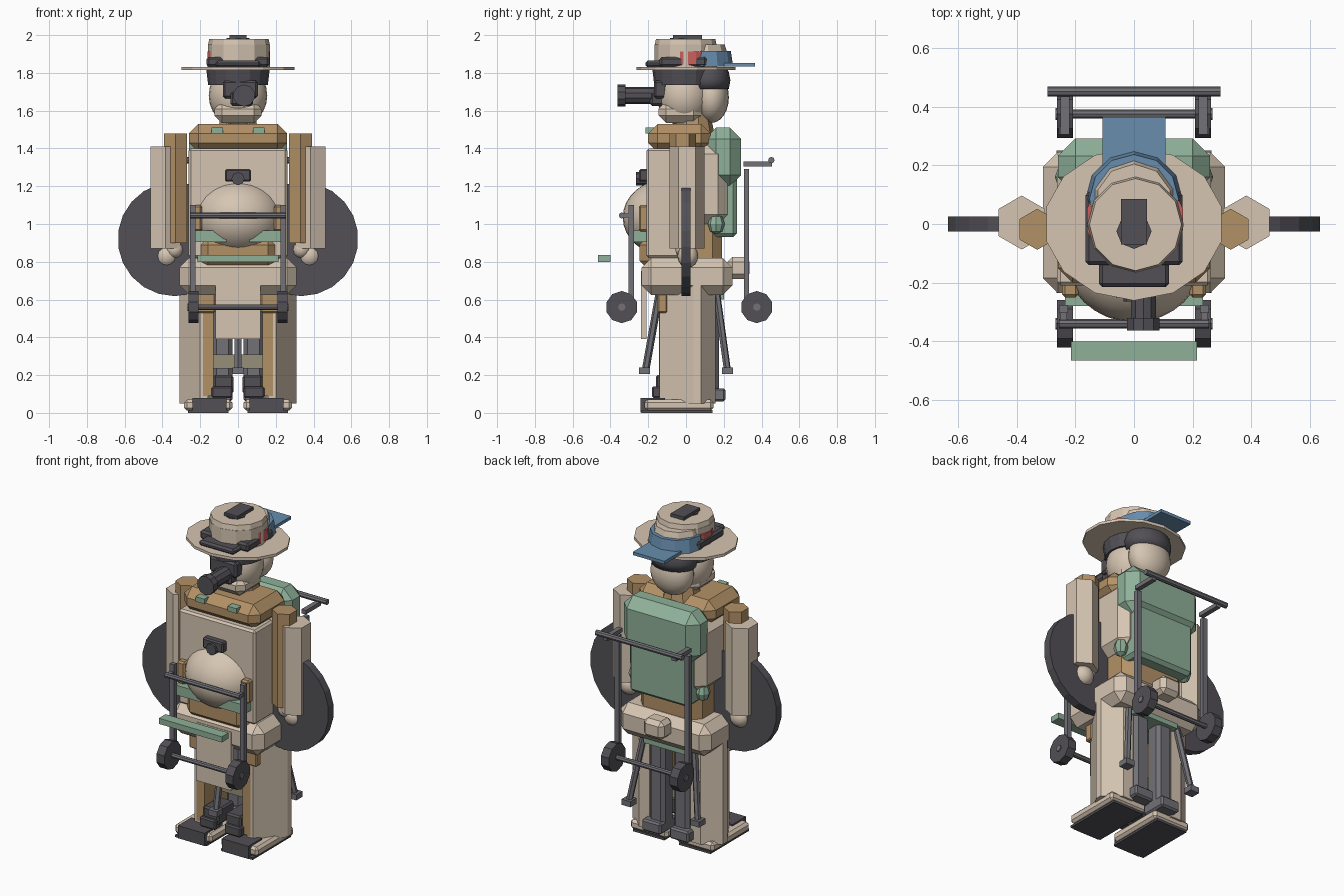
import bpy, bmesh, math
from mathutils import Vector, Matrix

if "Cube" in bpy.data.objects:
    bpy.data.objects.remove(bpy.data.objects["Cube"])


def material(name, rgb):
    m = bpy.data.materials.new(name)
    m.diffuse_color = (*rgb, 1)
    m.use_nodes = True
    m.node_tree.nodes["Principled BSDF"].inputs["Base Color"].default_value = m.diffuse_color
    return m


TAN = material("tan_cloth", (0.67, 0.56, 0.445))
BROWN = material("brown_leather", (0.45, 0.285, 0.135))
DARK = material("dark_grey", (0.085, 0.08, 0.092))
GREY = material("mid_grey", (0.165, 0.165, 0.185))
GREEN = material("green_canvas", (0.275, 0.44, 0.32))
BLUE = material("blue_cap", (0.14, 0.27, 0.42))
RED = material("red_band", (0.60, 0.12, 0.11))
OLIVE = material("olive", (0.30, 0.28, 0.19))


def finish(name, bm, mat, smooth=False):
    bmesh.ops.recalc_face_normals(bm, faces=bm.faces)
    me = bpy.data.meshes.new(name)
    for f in bm.faces:
        f.smooth = smooth
    bm.to_mesh(me)
    bm.free()
    me.materials.append(mat)
    ob = bpy.data.objects.new(name, me)
    bpy.context.collection.objects.link(ob)
    return ob


def box(name, mat, x, y, z, bevel=0):
    """Box given by its (min, max) on each axis, with flat chamfers."""
    bm = bmesh.new()
    bmesh.ops.create_cube(bm, size=1)
    for v in bm.verts:
        v.co = Vector([(a + b) / 2 + c * (b - a) for c, (a, b) in zip(v.co, (x, y, z))])
    if bevel:
        bmesh.ops.bevel(bm, geom=bm.edges[:], offset=bevel, segments=1, affect='EDGES')
    return finish(name, bm, mat)


def prism(name, mat, outline, z0, z1):
    """Upright prism over an (x, y) outline."""
    bm = bmesh.new()
    face = bm.faces.new([bm.verts.new((x, y, z0)) for x, y in outline])
    top = bmesh.ops.extrude_face_region(bm, geom=[face])['geom']
    for v in top:
        if isinstance(v, bmesh.types.BMVert):
            v.co.z = z1
    return finish(name, bm, mat)


def rod(name, mat, a, b, r, n=8, r2=None, turn=0):
    """Prism or cone between two points."""
    a, b = Vector(a), Vector(b)
    bm = bmesh.new()
    bmesh.ops.create_cone(bm, cap_ends=True, segments=n, radius1=r,
                          radius2=r if r2 is None else r2, depth=(b - a).length)
    rot = (b - a).to_track_quat('Z', 'Y').to_matrix().to_4x4()
    bm.transform(Matrix.Translation((a + b) / 2) @ rot @ Matrix.Rotation(turn, 4, 'Z'))
    return finish(name, bm, mat)


def ball(name, mat, c, r, n=24, zmin=None, zmax=None, smooth=True):
    """Ellipsoid, optionally cut flat at a height."""
    bm = bmesh.new()
    bmesh.ops.create_uvsphere(bm, u_segments=n, v_segments=n // 2, radius=1)
    bm.transform(Matrix.Translation(c) @ Matrix.Diagonal((*r, 1)))
    for lim, s in ((zmin, -1), (zmax, 1)):
        if lim is not None:
            cut = bmesh.ops.bisect_plane(bm, geom=bm.verts[:] + bm.edges[:] + bm.faces[:],
                                         plane_co=(0, 0, lim), plane_no=(0, 0, s), clear_outer=True)
            bmesh.ops.edgeloop_fill(bm, edges=[e for e in cut['geom_cut'] if isinstance(e, bmesh.types.BMEdge)])
    return finish(name, bm, mat, smooth)


def sx(s, a, b):
    return tuple(sorted((s * a, s * b)))


# torso, collar, belly and belt
box("torso", TAN, (-.262, .262), (-.10, .22), (1.0, 1.42), .05)
box("torso_front", TAN, (-.262, .262), (-.21, -.02), (.82, 1.40), .012)
box("waist", BROWN, (-.21, .21), (-.19, .19), (.72, 1.08), .05)
box("collar", BROWN, (-.26, .26), (-.2, .13), (1.38, 1.53), .05)
rod("neck", BROWN, (0, .035, 1.48), (0, .035, 1.60), .115, 10, .09)
ball("belly", TAN, (0, -.10, 1.035), (.242, .235, .203), 32)
box("belly_pouch", BROWN, (-.22, .22), (-.245, .05), (.745, .95), .06)
box("belt", TAN, (-.31, .31), (-.235, .245), (.625, .82), .05)
box("apron", TAN, (-.12, .12), (-.238, -.21), (.39, .75))
box("back_pouch", TAN, (-.07, .07), (.22, .335), (.71, .825), .025)
box("chest_camera", DARK, (-.07, .07), (-.25, -.2), (1.225, 1.29), .008)
rod("chest_lens", DARK, (0, -.2, 1.24), (0, -.265, 1.24), .035)

# hat, caps and hair
rod("hat_brim", TAN, (0, 0, 1.815), (0, 0, 1.832), .307, 14).scale = (1, .85, 1)
rod("hat_crown", TAN, (.005, -.002, 1.83), (.005, -.002, 1.95), .165, 12)
rod("hat_crown_top", TAN, (.005, -.002, 1.95), (.005, -.002, 1.98), .163, 12, .157)
rod("cap_dome", TAN, (0, .075, 1.90), (0, .075, 1.95), .145, 10, .13)
box("hat_top_box", DARK, (-.045, .045), (-.07, .085), (1.97, 2.0))
rod("hat_button", DARK, (0, -.025, 1.97), (0, -.025, 1.986), .06)
rod("red_band", RED, (.003, .015, 1.845), (.003, .015, 1.912), .168, 14)
rod("blue_cap", BLUE, (0, .085, 1.835), (0, .085, 1.915), .165, 12, .152)
box("blue_cap_bill", BLUE, (-.108, .108), (.2, .365), (1.833, 1.852))
box("goggles", DARK, (-.12, .12), (-.215, -.10), (1.83, 1.865), .012)
box("goggle_strap", DARK, (-.166, .166), (-.14, .11), (1.832, 1.885), .012)
rod("hair_front", DARK, (0, -.01, 1.735), (0, -.01, 1.82), .158, 16, .168)
ball("hair_back", DARK, (0, .12, 1.76), (.145, .115, .12), 16, zmin=1.715, zmax=1.83)

# heads and face gear
ball("face", TAN, (0, -.01, 1.68), (.155, .145, .165))
ball("head_back", TAN, (0, .135, 1.67), (.135, .092, .135))
box("chin", TAN, (-.125, .125), (-.145, .08), (1.535, 1.65), .04)
box("eye_mask", DARK, (-.08, .105), (-.17, -.10), (1.665, 1.76), .012)
box("mask_nose", DARK, (-.04, .08), (-.19, -.10), (1.625, 1.70), .012)
rod("eye_tube", DARK, (.032, -.12, 1.68), (.032, -.33, 1.68), .045, 10)
rod("eye_tube_end", DARK, (.032, -.32, 1.68), (.032, -.363, 1.68), .058, 10)

# backpack
box("backpack_top", GREEN, (-.26, .26), (.10, .292), (1.20, 1.51), .06)
box("backpack_body", GREEN, (-.205, .205), (.12, .27), (.93, 1.30), .02)
box("front_green_bar", GREEN, (-.215, .215), (-.465, -.40), (.80, .835))
box("under_green_bar", GREEN, (-.15, .15), (-.1, .2), (.6, .64))
box("olive_knee_wrap", OLIVE, (-.14, .14), (.0, .06), (.235, .31))

# things on each side
for s, side in ((-1, "left"), (1, "right")):
    def n(t):
        return side + "_" + t

    # arm, sleeve, hand and disc
    rod(n("arm"), TAN, (s * .383, .005, .87), (s * .383, .005, 1.41), .092, 6)
    rod(n("sleeve"), BROWN, (s * .33, -.018, .90), (s * .33, -.018, 1.48), .07, 6)
    ball(n("hand"), TAN, (s * .378, .01, .83), (.062, .055, .062), 16)
    ball(n("thumb"), TAN, (s * .335, -.01, .865), (.047, .047, .047), 12)
    rod(n("disc"), DARK, (s * .335, -.025, .92), (s * .335, .025, .92), .302, 22)

    # legs and shoes
    leg = ((.16, -.14), (.2, -.14), (.31, .04), (.31, .08), (.21, .157), (.14, .157))
    prism(n("leg"), TAN, [(s * x, y) for x, y in leg], .05, .68)
    box(n("inner_leg"), BROWN, sx(s, .13, .185), (-.142, .1), (.09, .66))
    box(n("shoe"), TAN, sx(s, .03, .285), (-.22, .145), (.012, .07), .015)
    box(n("sole"), DARK, sx(s, .05, .265), (-.235, .14), (0, .014))
    box(n("toe_cap"), DARK, sx(s, .06, .24), (-.242, -.11), (.002, .08))
    box(n("boot"), DARK, sx(s, .025, .13), (-.16, .0), (.10, .20), .01)
    box(n("boot_toe"), DARK, sx(s, .03, .14), (-.18, -.1), (.08, .14), .008)
    box(n("grey_leg"), GREY, sx(s, .03, .135), (.07, .175), (.10, .65), .02)
    box(n("grey_foot"), GREY, sx(s, .03, .16), (.05, .208), (.06, .13), .01)
    box(n("leg_pouch"), BROWN, sx(s, .12, .23), (-.15, -.10), (.53, .655), .006)

    # green pockets, tabs and straps
    box(n("belly_strap"), BROWN, sx(s, .19, .245), (-.25, -.2), (.96, 1.10), .01)
    box(n("green_strap"), GREEN, sx(s, .06, .235), (-.28, -.20), (.905, .965))
    box(n("collar_tab"), GREEN, sx(s, .08, .14), (-.215, -.15), (1.48, 1.51))
    ball(n("flask"), GREEN, (s * .23, .16, 1.0), (.04, .045, .055), 8, smooth=False)

    # tripod rear legs
    rod(n("tripod_leg"), GREY, (s * .17, .16, .65), (s * .235, .22, .22), .019, 6)
    box(n("tripod_foot"), GREY, (s * .235 - .03, s * .235 + .03), (.19, .25), (.205, .24))

    # trolley uprights, handles and wheels, front and back
    for end, py, wy, top in (("front", -.29, -.34, 1.10), ("back", .32, .375, 1.29)):
        t = n(end + "_trolley_")
        box(t + "post", GREY, sx(s, .225, .255), (py - .014, py + .014), (.58, top))
        rod(t + "wheel", DARK, (s * .208, wy, .56), (s * .262, wy, .56), .085, 10)
        rod(t + "hub", GREY, (s * .262, wy, .56), (s * .268, wy, .56), .02)
    box(n("back_handle_arm"), GREY, sx(s, .22, .25), (.305, .455), (1.305, 1.33))
    box(n("front_handle_arm"), GREY, sx(s, .228, .252), (-.345, -.28), (1.035, 1.055))

# trolley cross bars and front tripod leg
rod("front_handle", GREY, (-.255, -.34, 1.045), (.255, -.34, 1.045), .016)
rod("front_axle", GREY, (-.265, -.34, .56), (.265, -.34, .56), .015)
rod("back_handle", GREY, (-.295, .452, 1.338), (.295, .452, 1.338), .017)
rod("back_axle", GREY, (-.265, .375, .56), (.265, .375, .56), .015)
rod("tripod_front_leg", GREY, (0, -.14, .64), (0, -.215, .22), .02, 6)
box("tripod_front_foot", GREY, (-.03, .03), (-.25, -.19), (.205, .24))
